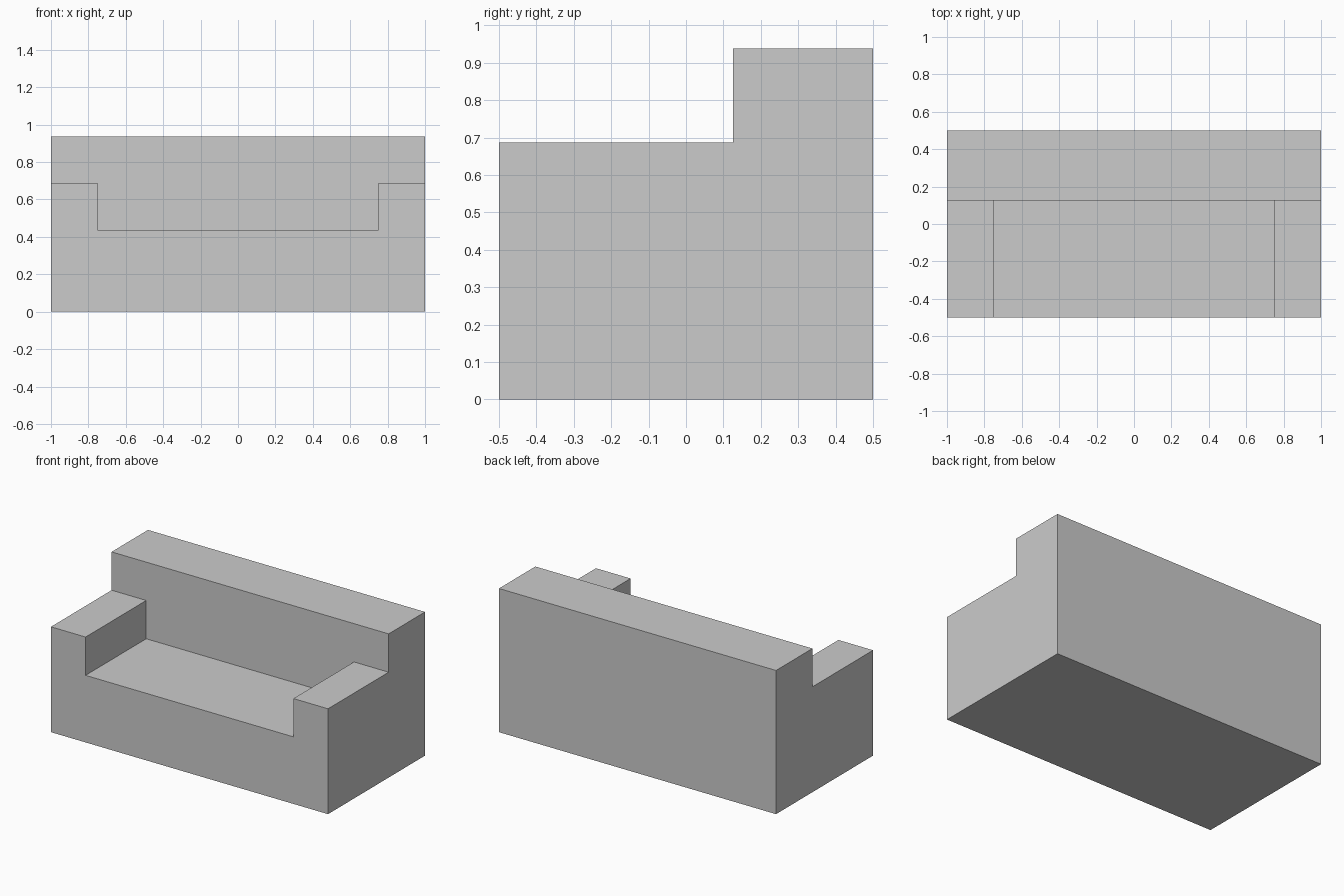
import bpy, bmesh
from mathutils import Matrix, Vector

if "Cube" in bpy.data.objects:
    bpy.data.objects.remove(bpy.data.objects["Cube"])

SEAT_Z, ARM_Z, BACK_Z = 0.4375, 0.6875, 0.9375
ARM_X, BACK_Y = 0.75, 0.125

bm = bmesh.new()

# Solid base up to seat height
bmesh.ops.create_cube(bm, size=1, matrix=Matrix.Translation((0, 0, SEAT_Z / 2))
                      @ Matrix.Diagonal((2, 1, SEAT_Z, 1)))

# Cut lines for the inner arm edges and the front of the backrest
for co, no in (((-ARM_X, 0, 0), (1, 0, 0)), ((ARM_X, 0, 0), (1, 0, 0)),
               ((0, BACK_Y, 0), (0, 1, 0))):
    bmesh.ops.bisect_plane(bm, geom=bm.verts[:] + bm.edges[:] + bm.faces[:],
                           plane_co=co, plane_no=no)


def raise_top(z_from, z_to, inside):
    """Extrude the upward faces at z_from whose centre passes the test."""
    bm.normal_update()
    faces = [f for f in bm.faces if f.normal.z > 0.9
             and abs(f.calc_center_median().z - z_from) < 1e-4
             and inside(f.calc_center_median())]
    new = bmesh.ops.extrude_face_region(bm, geom=faces)["geom"]
    for v in new:
        if isinstance(v, bmesh.types.BMVert):
            v.co.z = z_to


# Arms and backrest rise together, then the backrest alone
raise_top(SEAT_Z, ARM_Z, lambda c: abs(c.x) > ARM_X or c.y > BACK_Y)
raise_top(ARM_Z, BACK_Z, lambda c: c.y > BACK_Y)

# Merge coplanar faces into clean flat panels
bmesh.ops.dissolve_limit(bm, angle_limit=0.01, verts=bm.verts[:], edges=bm.edges[:])
bmesh.ops.recalc_face_normals(bm, faces=bm.faces[:])

mesh = bpy.data.meshes.new("sofa")
bm.to_mesh(mesh)
bm.free()
bpy.context.collection.objects.link(bpy.data.objects.new("sofa", mesh))
